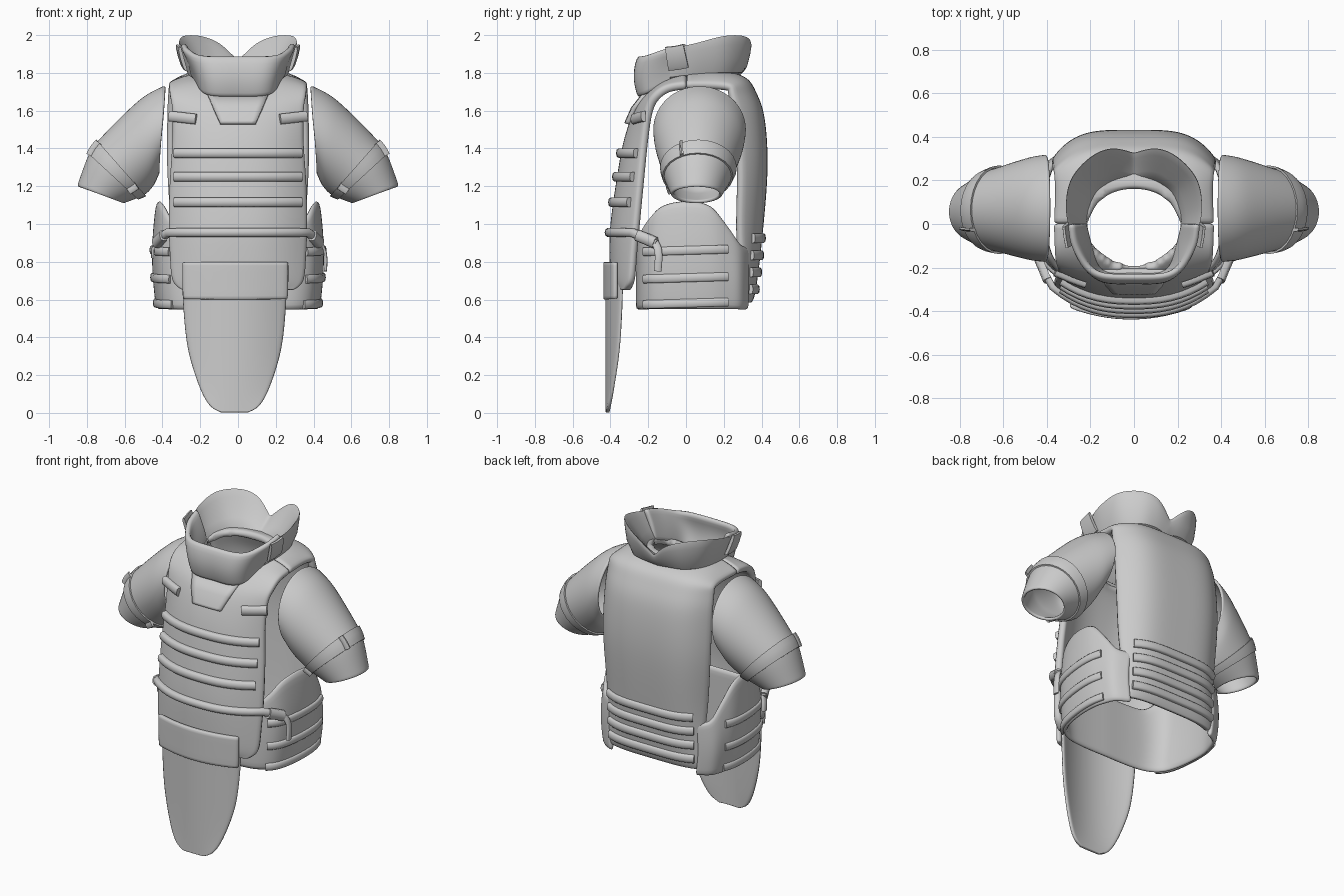
import bpy, bmesh, math
from mathutils import Vector as V

if "Cube" in bpy.data.objects:
    bpy.data.objects.remove(bpy.data.objects["Cube"])


def smooth(pts, n=4):
    """Catmull-Rom resample of tuples of any length."""
    out = []
    for i in range(len(pts) - 1):
        a, b, c, d = pts[max(i - 1, 0)], pts[i], pts[i + 1], pts[min(i + 2, len(pts) - 1)]
        for k in range(n):
            t = k / n
            out.append(tuple(.5 * (2 * q + (r - p) * t + (2 * p - 5 * q + 4 * r - s) * t * t
                             + (3 * q - p - 3 * r + s) * t ** 3) for p, q, r, s in zip(a, b, c, d)))
    return out + [tuple(pts[-1])]


def neck(c):
    """Distance from the neck axis; 1 is the rim of the neck hole."""
    return math.hypot(c.x / .215, (c.y + .025) / .19) if c.z > 1.6 else 9


def sheet(name, rows, thick=0, ring=False, caps=False, mirror=False, sub=1,
          ref=(0, 0, 1.2), hole=False):
    """Skin a grid of points, point it outward, then thicken and smooth it."""
    bm = bmesh.new()
    g = [[bm.verts.new(p) for p in r] for r in rows]
    n = len(g[0])
    for a, b in zip(g, g[1:]):
        for i in range(n if ring else n - 1):
            j = (i + 1) % n
            q = [a[i], a[j], b[j], b[i]]
            if hole and neck(sum((v.co for v in q), V()) / 4) < 1:
                continue
            bm.faces.new(q)
    if caps:
        bm.faces.new(g[0])
        bm.faces.new(g[-1])
    bmesh.ops.delete(bm, geom=[v for v in bm.verts if not v.link_faces], context='VERTS')
    if hole:  # pull the stepped rim onto a clean oval
        for v in [v for v in bm.verts if v.is_boundary and neck(v.co) < 1.35 and abs(v.co.y) > .001]:
            r = neck(v.co)
            v.co.x, v.co.y = v.co.x / r, (v.co.y + .025) / r - .025
    bmesh.ops.recalc_face_normals(bm, faces=bm.faces)
    if not caps and sum(f.normal.dot(f.calc_center_median() - V(ref)) * f.calc_area()
                        for f in bm.faces) < 0:
        bmesh.ops.reverse_faces(bm, faces=bm.faces)
    me = bpy.data.meshes.new(name)
    bm.to_mesh(me)
    bm.free()
    ob = bpy.data.objects.new(name, me)
    bpy.context.collection.objects.link(ob)
    bpy.ops.object.select_all(action='DESELECT')
    ob.select_set(True)
    bpy.context.view_layer.objects.active = ob
    bpy.ops.object.shade_smooth_by_angle(angle=math.radians(50))
    if mirror:
        ob.modifiers.new("mirror", 'MIRROR')
    if thick:
        m = ob.modifiers.new("thickness", 'SOLIDIFY')
        m.thickness, m.offset = thick, -1
    if sub:
        m = ob.modifiers.new("rounding", 'SUBSURF')
        m.levels = m.render_levels = sub
    return ob


def strap(name, pts, width, thick, up=(0, 0, 1), mirror=False):
    """Padded webbing that follows a path."""
    pts = [V(p) for p in pts]
    rings = []
    for i, p in enumerate(pts):
        t = (pts[min(i + 1, len(pts) - 1)] - pts[max(i - 1, 0)]).normalized()
        n = t.cross(V(up)).normalized()
        if n.dot(V((p.x, p.y, 0))) < 0:
            n = -n
        w = n.cross(t)
        rings.append([p + w * width * a + n * thick * b for a, b in
                      ((-.5, -.2), (-.5, .55), (-.36, .95), (0, 1.1), (.36, .95), (.5, .55), (.5, -.2))])
    return sheet(name, rings, ring=True, caps=True, mirror=mirror, sub=0)


# Vest panels: rows of (centre y, z, half width, edge setback, edge drop)
FRONT = smooth([(-.38, .65, .30, .05, 0), (-.40, .70, .355, .10, 0), (-.405, .85, .37, .12, 0),
                (-.40, 1.0, .375, .13, 0), (-.37, 1.22, .37, .12, 0), (-.33, 1.44, .355, .10, 0),
                (-.27, 1.61, .355, .06, 0), (-.20, 1.70, .365, .03, .01), (-.11, 1.765, .37, .01, .03),
                (.0, 1.805, .375, 0, .06)])
BACK = smooth([(.345, .58, .31, .03, 0), (.37, .65, .325, .05, 0), (.405, .94, .36, .12, 0),
               (.432, 1.29, .385, .145, 0), (.418, 1.55, .385, .15, 0), (.375, 1.69, .38, .13, .01),
               (.31, 1.78, .375, .08, .05), (.15, 1.82, .37, 0, .08), (.0, 1.805, .375, 0, .06)])


def panel(name, rows, s, power):
    grid = [[(w * k / 14, y - s * d * abs(k / 14) ** power, z - h * (k / 14) ** 4)
             for k in range(-14, 15)] for y, z, w, d, h in rows]
    sheet(name, grid, .045, hole=True)


def on(rows, x, z, s, power):
    """Point on the face of a panel."""
    for a, b in zip(rows, rows[1:]):
        if a[1] <= z <= b[1]:
            t = (z - a[1]) / (b[1] - a[1])
            y, _, w, d, _ = (p + (q - p) * t for p, q in zip(a, b))
            return (x, y - s * d * min(abs(x / w), 1) ** power, z)


panel("front_panel", FRONT, -1, 2.5)
panel("back_panel", BACK, 1, 4)

# Webbing rows on front and back
for i, z in enumerate((1.375, 1.25, 1.115)):
    strap(f"front_webbing_{i}", [on(FRONT, .33 * k / 8, z, -1, 2.5) for k in range(-8, 9)], .05, .024)
for i, z in enumerate((.925, .835, .745, .655)):
    strap(f"back_webbing_{i}", [on(BACK, .295 * k / 8, z, 1, 4) for k in range(-8, 9)], .05, .018)
strap("chest_tab", [on(FRONT, .22 + .035 * k, 1.555 + .004 * k, -1, 2.5) for k in range(5)],
      .055, .022, mirror=True)

# Throat flap below the collar
sheet("throat_flap", [[V(on(FRONT, k / 4 * (.095 + .07 * t), 1.535 + .165 * t, -1, 2.5)) + V((0, -.025, 0))
                       for k in range(-4, 5)] for t in (0, .08, .5, 1)], .03, sub=0)

# Wrap-around waist guard: (x, y, top z)
WAIST = smooth([(0, -.265, .95), (.16, -.265, .95), (.29, -.25, .96), (.375, -.205, 1.03), (.42, -.13, 1.10),
                (.445, 0, 1.125), (.447, .13, 1.10), (.425, .22, 1.0), (.39, .29, .90), (.31, .335, .88)])


def bulge(k):
    return .965 + .05 * math.sin(math.pi * min(max(k, 0), 1))


sheet("waist_guard", [[(x * bulge(k / 8), y, .545 + (top - .545) * k / 8) for x, y, top in WAIST]
                      for k in range(9)], .03, mirror=True)
for i, z in enumerate((.58, .715, .86)):
    strap(f"waist_webbing_{i}", [(x * bulge((z - .55) / .55) - .002, y, z + .03 * y) for x, y, _ in WAIST
                                 if x > .3 and -.23 < y < .23], .045, .014, mirror=True)

# Waist belt with buckles and a loose tail
half = [on(FRONT, .365 * k / 8, .955, -1, 2.5) for k in range(9)] + [(.40, -.22, .93), (.427, -.155, .895)]
belt = [(-x, y, z) for x, y, z in half[:0:-1]] + half
strap("waist_belt", belt, .045, .025)
strap("belt_buckle", [(.385, -.255, .94), (.405, -.205, .92), (.425, -.16, .90)], .06, .03, mirror=True)
strap("belt_tail", smooth([(.425, -.17, .91), (.45, -.15, .87), (.46, -.145, .82), (.458, -.15, .75)]),
      .04, .012, up=(0, 1, 0))
strap("belt_tail_short", [(-.425, -.17, .91), (-.445, -.15, .87), (-.448, -.145, .82)], .04, .012, up=(0, 1, 0))


# Groin guard: rows of (z, half width, edge setback)
def apron(name, rows, cx, y, thick):
    sheet(name, [[(cx + w * k / 8, y + d * (k / 8) ** 2, z) for k in range(-8, 9)]
                 for z, w, d in rows], thick, ref=(0, 0, .4))


apron("groin_guard", smooth([(.002, .07, .002), (.04, .135, .012), (.15, .195, .035), (.35, .255, .065),
                             (.6, .28, .08), (.75, .28, .08)]), -.018, -.427, .02)
apron("groin_guard_band", [(.6, .28, .055), (.605, .285, .055), (.7, .287, .055), (.795, .287, .055),
                           (.8, .285, .055)], -.014, -.438, .03)

# Front collar: bottom and top edges, swelling forward in the middle
low = smooth([(0, -.25, 1.67), (.12, -.25, 1.672), (.19, -.205, 1.69), (.225, -.1, 1.74), (.25, .0, 1.78)])
high = smooth([(0, -.255, 1.895), (.15, -.248, 1.895), (.235, -.2, 1.90), (.295, -.1, 1.925), (.31, .0, 1.95)])
rows = [[(a[0] + (b[0] - a[0]) * t ** 1.4, (a[1] + (b[1] - a[1]) * t) * (1 + .4 * t * (1 - t)),
          a[2] + (b[2] - a[2]) * t) for a, b in zip(low, high)] for t in (0, .08, .3, .55, .8, 1)]
sheet("front_collar", rows, .035, mirror=True, ref=(0, 0, 1.8))

# Back collar, notched at the middle: inner foot, crest and outer foot of each section
foot = smooth([(.215, -.085, 1.77), (.185, .02, 1.755), (.14, .11, 1.755), (.10, .14, 1.76), (.06, .155, 1.765),
               (0, .16, 1.77)])
crest = smooth([(.275, -.085, 1.935), (.315, .05, 1.965), (.295, .2, 2.005), (.2, .31, 2.005), (.1, .35, 1.965),
                (0, .328, 1.87)])
base = smooth([(.245, -.085, 1.75), (.275, .05, 1.765), (.265, .2, 1.77), (.19, .295, 1.77), (.09, .318, 1.775),
               (0, .31, 1.775)])
rows = []
for f, c, b in zip(foot, crest, base):
    f, c, b = V(f), V(c), V(b)
    rows.append([f, f.lerp(c, .45) - V((0, 0, .01)), c.lerp(f, .13), c, c.lerp(b, .12), b])
sheet("back_collar", rows, ring=True, mirror=True, ref=(.22, .12, 1.87))
strap("collar_tab", [(.288, -.10, 1.875), (.297, -.05, 1.88), (.302, .0, 1.89)], .13, .015,
      up=(.3, 0, 1), mirror=True)

# Upper arm guards: top x, top z, bottom x, bottom z, half depth, centre y
ARM = smooth([(.388, 1.735, .415, 1.27, .248, .072), (.52, 1.66, .445, 1.205, .236, .07),
              (.725, 1.46, .485, 1.16, .198, .066), (.79, 1.37, .535, 1.135, .178, .062),
              (.853, 1.2, .61, 1.108, .135, .056)], 6)


def arm_ring(i, k=1.0, n=28):
    tx, tz, bx, bz, h, cy = ARM[i]
    mid, top = V(((tx + bx) / 2, cy, (tz + bz) / 2)), V((tx, cy, tz))
    return [mid + ((top - mid) * math.cos(2 * math.pi * j / n) + V((0, h * math.sin(2 * math.pi * j / n), 0))) * k
            for j in range(n)]


axis = (.55, .06, 1.33)
sheet("arm_guard", [arm_ring(i) for i in range(len(ARM))], .018, ring=True, mirror=True, ref=axis)
sheet("arm_strap", [arm_ring(i, k) for i, k in ((13, 1.0), (13, 1.05), (15, 1.05), (17, 1.05), (18, 1.05), (18, 1.0))],
      0, ring=True, mirror=True, sub=0, ref=axis)
for name, j in (("arm_buckle", 18), ("arm_strap_loop", 26)):
    strap(name, [arm_ring(i, 1.04)[j] for i in (13, 15, 17, 18)], .045, .012, mirror=True)
